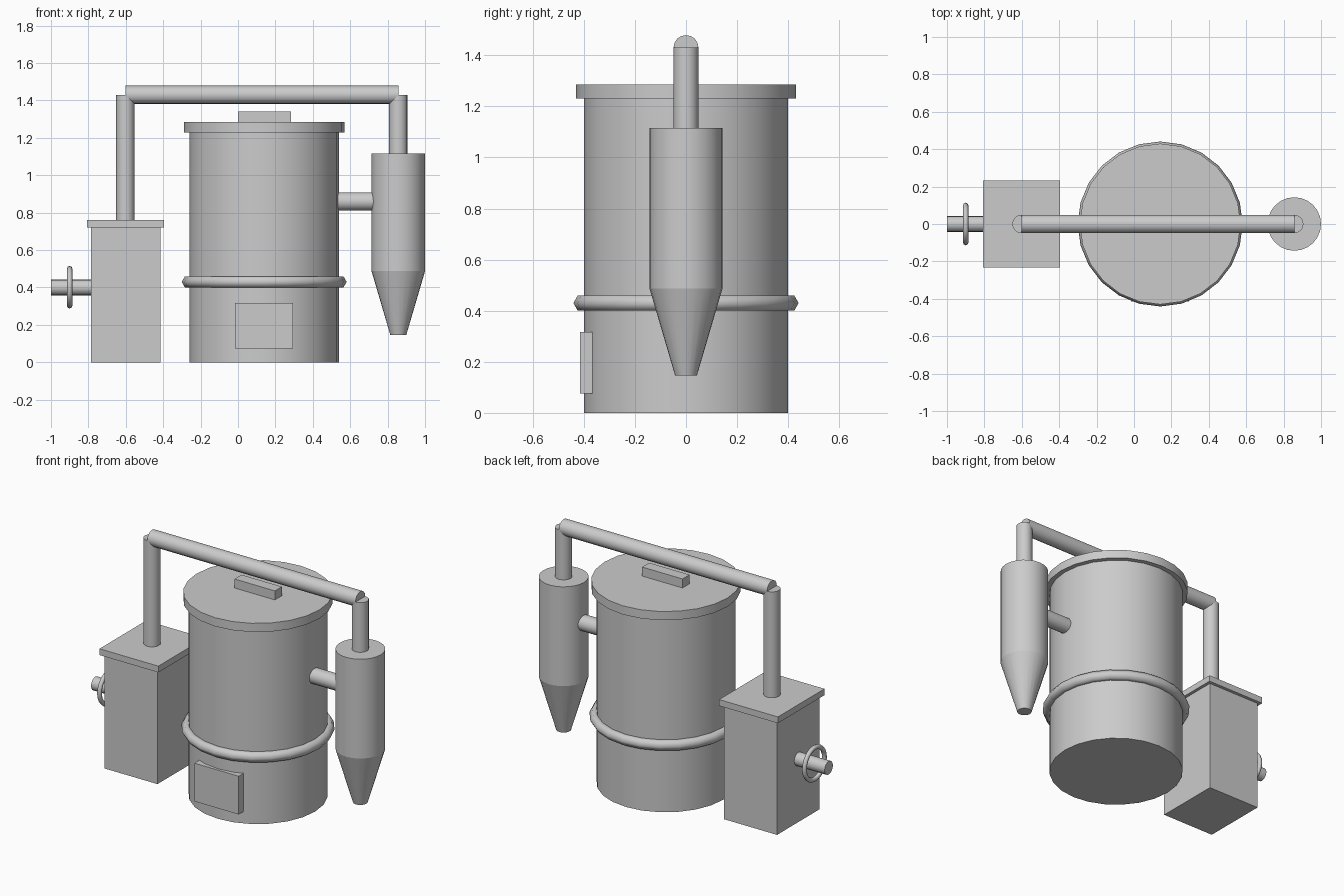
import bpy
import math

if "Cube" in bpy.data.objects:
    bpy.data.objects.remove(bpy.data.objects["Cube"])

grey = bpy.data.materials.new("plain grey metal")
grey.diffuse_color = (0.6, 0.6, 0.6, 1)
grey.use_nodes = True
grey.node_tree.nodes["Principled BSDF"].inputs["Base Color"].default_value = grey.diffuse_color
ALONG_X = (0, math.pi / 2, 0)


def finish(name, angle=None):
    ob = bpy.context.object
    ob.name = name
    ob.data.materials.append(grey)
    if angle:
        bpy.ops.object.shade_smooth_by_angle(angle=math.radians(angle))
    return ob


def box(name, x, y, z):
    """Box from (min, max) ranges on each axis."""
    bpy.ops.mesh.primitive_cube_add(size=1, location=[(a + b) / 2 for a, b in (x, y, z)])
    ob = finish(name)
    ob.scale = [b - a for a, b in (x, y, z)]
    bpy.ops.object.transform_apply(location=False, rotation=False, scale=True)


def upright(name, x, r_bottom, r_top, z0, z1, sides=24):
    bpy.ops.mesh.primitive_cone_add(vertices=sides, radius1=r_bottom, radius2=r_top,
                                    depth=z1 - z0, location=(x, 0, (z0 + z1) / 2))
    finish(name, 35)


def level(name, r, x0, x1, z, sides=16):
    bpy.ops.mesh.primitive_cylinder_add(vertices=sides, radius=r, depth=x1 - x0,
                                        location=((x0 + x1) / 2, 0, z), rotation=ALONG_X)
    finish(name, 35)


def ring(name, x, z, major, minor, minor_sides, rotation=(0, 0, 0)):
    bpy.ops.mesh.primitive_torus_add(major_radius=major, minor_radius=minor,
                                     major_segments=24, minor_segments=minor_sides,
                                     location=(x, 0, z), rotation=rotation)
    finish(name, 80)


# Main drum with lid, lid handle, band and door
DRUM = 0.14
upright("drum", DRUM, 0.40, 0.40, 0, 1.23)
upright("drum_lid", DRUM, 0.43, 0.43, 1.23, 1.285)
box("lid_handle", (0.0, 0.283), (-0.035, 0.035), (1.285, 1.342))
ring("drum_band", DRUM, 0.43, 0.407, 0.034, 6)
box("drum_door", (-0.015, 0.295), (-0.415, -0.366), (0.075, 0.317))

# Cyclone on the right
CYCLONE = 0.857
upright("cyclone_body", CYCLONE, 0.143, 0.143, 0.487, 1.116)
upright("cyclone_cone", CYCLONE, 0.043, 0.143, 0.147, 0.487)
level("drum_outlet_pipe", 0.049, 0.53, 0.76, 0.86)

# Filter box on the left
BOX = -0.602
box("filter_box", (-0.787, -0.415), (-0.213, 0.213), (0, 0.72))
box("filter_box_lid", (-0.807, -0.395), (-0.233, 0.233), (0.72, 0.76))
level("inlet_pipe", 0.042, -1.0, -0.77, 0.40)
ring("valve_wheel", -0.90, 0.402, 0.1, 0.014, 8, ALONG_X)

# Overhead pipe run
upright("cyclone_riser", CYCLONE, 0.049, 0.049, 1.10, 1.43, 16)
upright("filter_riser", BOX, 0.049, 0.049, 0.75, 1.43, 16)
level("overhead_pipe", 0.049, BOX, CYCLONE, 1.43)
